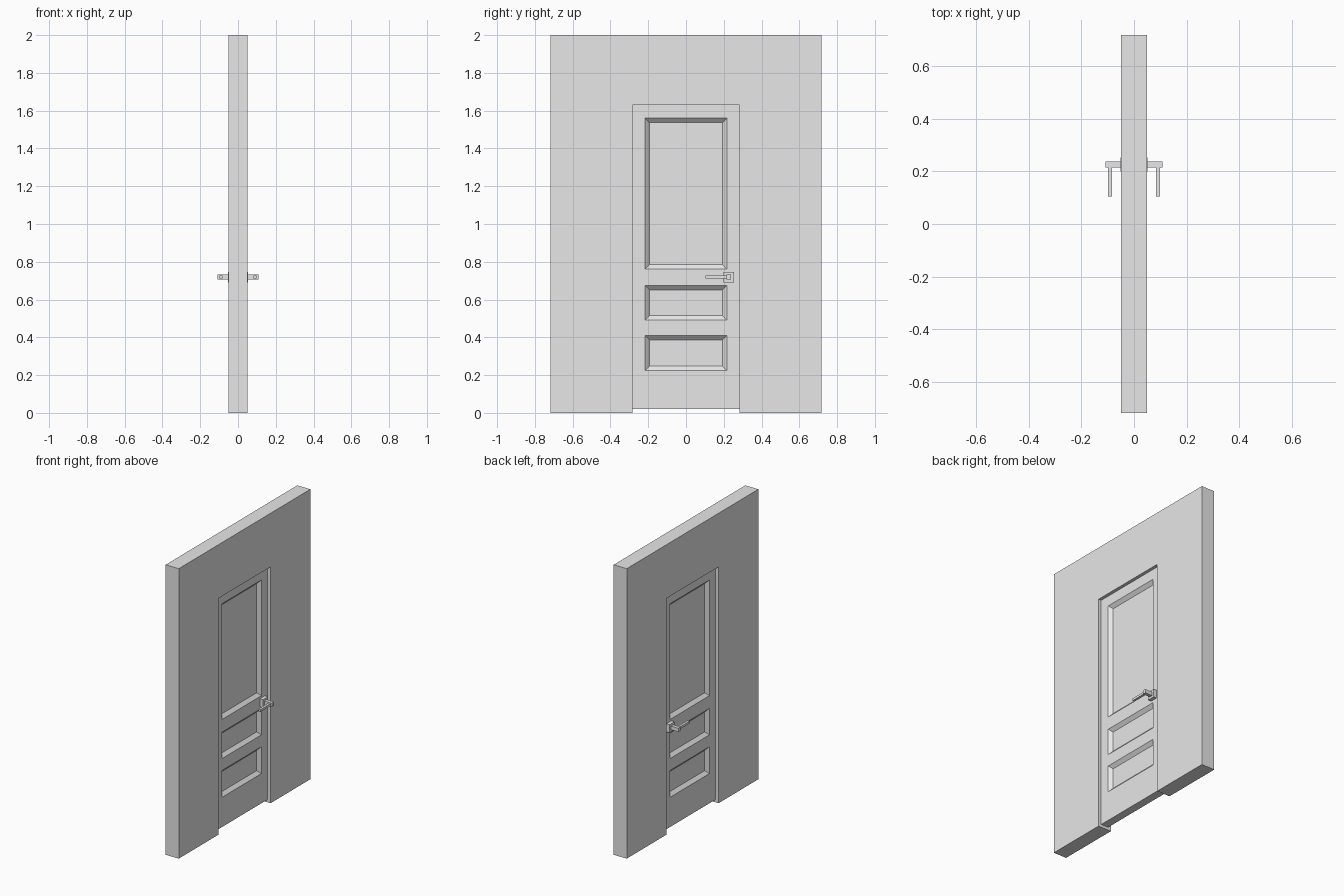
import bpy, bmesh
from mathutils import Matrix, Vector

if "Cube" in bpy.data.objects:
    bpy.data.objects.remove(bpy.data.objects["Cube"], do_unlink=True)

WALL_X, WALL_Y, WALL_Z = 0.05, 0.717, 2.0   # half thickness, half width, height
OPEN_Y, OPEN_Z = 0.284, 1.63                # half width and height of the opening
DOOR_X, DOOR_FOOT = 0.028, 0.02             # half thickness, gap under the door
PANEL_Y = 0.216                             # half width of the sunken panels

grey = bpy.data.materials.new("light grey")
grey.use_nodes = True
grey.diffuse_color = (0.8, 0.8, 0.8, 1)
grey.node_tree.nodes["Principled BSDF"].inputs["Base Color"].default_value = (0.8, 0.8, 0.8, 1)


def finish(name, bm):
    bmesh.ops.recalc_face_normals(bm, faces=bm.faces)
    mesh = bpy.data.meshes.new(name)
    bm.to_mesh(mesh)
    bm.free()
    mesh.materials.append(grey)
    obj = bpy.data.objects.new(name, mesh)
    bpy.context.collection.objects.link(obj)
    return obj


def extrude_x(bm, depth):
    """Thicken flat faces along x."""
    result = bmesh.ops.extrude_face_region(bm, geom=bm.faces[:], use_keep_orig=True)
    moved = [g for g in result["geom"] if isinstance(g, bmesh.types.BMVert)]
    bmesh.ops.translate(bm, verts=moved, vec=(depth, 0, 0))
    bmesh.ops.recalc_face_normals(bm, faces=bm.faces)


def box(name, low, high):
    low, high = Vector(low), Vector(high)
    bm = bmesh.new()
    bmesh.ops.create_cube(bm, size=1, matrix=Matrix.Translation((low + high) / 2)
                          @ Matrix.Diagonal((*(high - low), 1)))
    return finish(name, bm)


# Wall with a doorway open at the foot
bm = bmesh.new()
outline = [(-WALL_Y, 0), (-OPEN_Y, 0), (-OPEN_Y, OPEN_Z), (OPEN_Y, OPEN_Z),
           (OPEN_Y, 0), (WALL_Y, 0), (WALL_Y, WALL_Z), (-WALL_Y, WALL_Z)]
bm.faces.new([bm.verts.new((-WALL_X, y, z)) for y, z in outline])
extrude_x(bm, 2 * WALL_X)
finish("wall", bm)

# Door leaf: a grid of rails and stiles, with the panels sunk on both sides
bm = bmesh.new()
columns = [-OPEN_Y, -PANEL_Y, PANEL_Y, OPEN_Y]
rows = [DOOR_FOOT, 0.225, 0.41, 0.492, 0.674, 0.762, 1.56, OPEN_Z]
grid = [[bm.verts.new((-DOOR_X, y, z)) for y in columns] for z in rows]
for r in range(len(rows) - 1):
    for c in range(len(columns) - 1):
        bm.faces.new((grid[r][c], grid[r][c + 1], grid[r + 1][c + 1], grid[r + 1][c]))
extrude_x(bm, 2 * DOOR_X)


def is_panel(face):
    centre = face.calc_center_median()
    row = sum(centre.z > z for z in rows) - 1
    return abs(face.normal.x) > 0.9 and abs(centre.y) < PANEL_Y and row % 2 == 1


panels = [f for f in bm.faces if is_panel(f)]
bmesh.ops.inset_individual(bm, faces=panels, thickness=0.023, depth=-0.021,
                           use_even_offset=True)
# Merge the flat rails and stiles into clean surfaces
bmesh.ops.dissolve_limit(bm, angle_limit=0.01, verts=bm.verts[:], edges=bm.edges[:])
finish("door_leaf", bm)

# Handles, one on each face
HY, HZ = 0.226, 0.719
for side, label in ((1, "left"), (-1, "right")):
    def part(name, x0, x1, y0, y1, half_z):
        xs = sorted((side * x0, side * x1))
        box(f"{label}_handle_{name}", (xs[0], y0, HZ - half_z), (xs[1], y1, HZ + half_z))

    part("plate", DOOR_X, 0.052, HY - 0.027, HY + 0.027, 0.028)
    part("stem", 0.05, 0.108, HY - 0.012, HY + 0.012, 0.013)
    part("lever", 0.083, 0.099, 0.104, HY - 0.011, 0.008)
